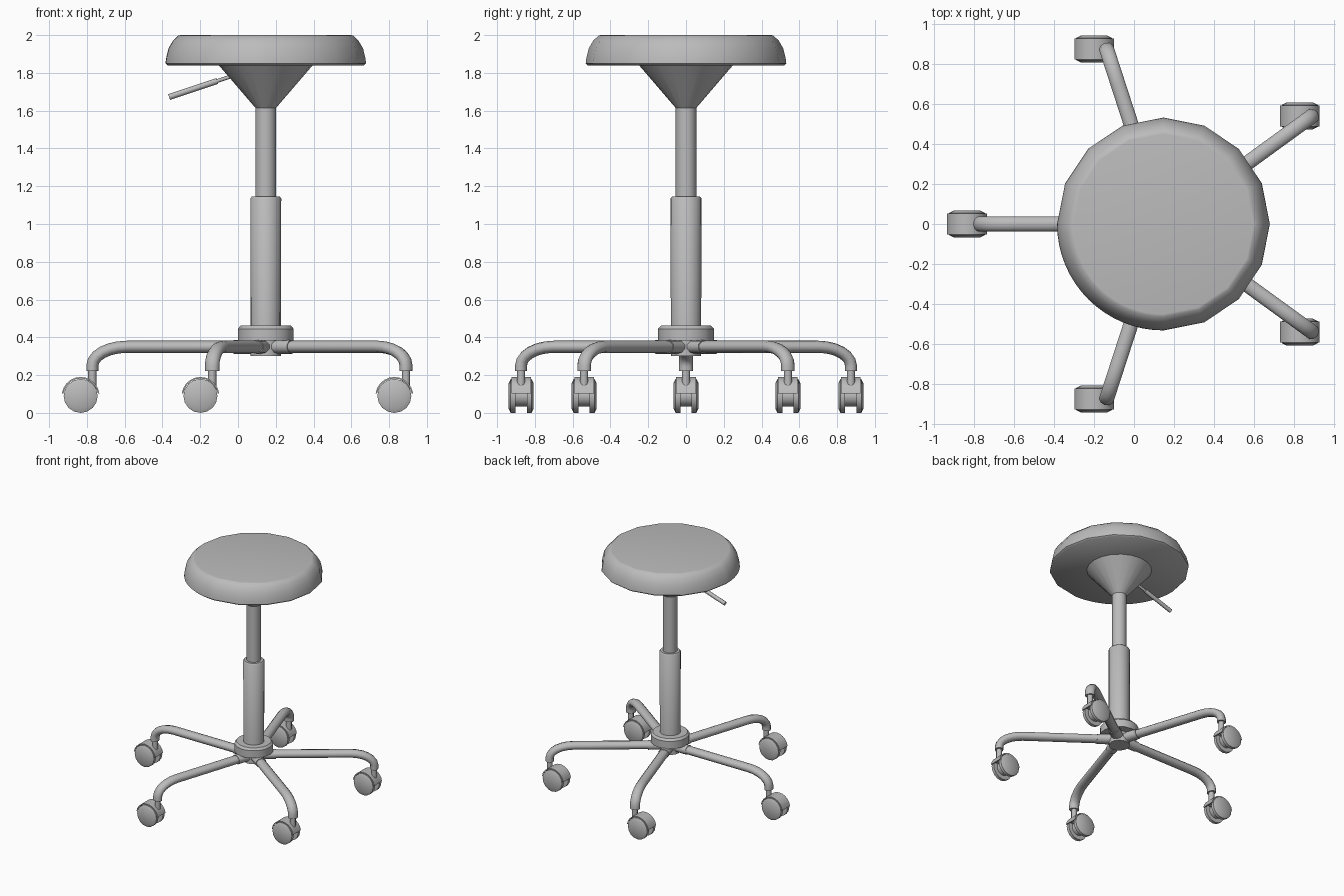
import bpy, bmesh, math
from mathutils import Matrix, Vector

old = bpy.data.objects.get("Cube")
if old:
    bpy.data.objects.remove(old, do_unlink=True)

grey = bpy.data.materials.new("soft grey")
grey.use_nodes = True
grey.diffuse_color = (0.5, 0.5, 0.5, 1)
grey.node_tree.nodes["Principled BSDF"].inputs["Base Color"].default_value = grey.diffuse_color

AXIS_X = 0.147          # column position
FLIP = Matrix.Rotation(math.pi / 2, 4, 'X')


def finish(obj, angle=40):
    bpy.ops.object.select_all(action='DESELECT')
    obj.select_set(True)
    bpy.context.view_layer.objects.active = obj
    bpy.ops.object.shade_smooth_by_angle(angle=math.radians(angle))
    return obj


def make_object(name, bm, matrix, angle=40):
    bm.transform(matrix)
    bmesh.ops.recalc_face_normals(bm, faces=bm.faces)
    mesh = bpy.data.meshes.new(name)
    bm.to_mesh(mesh)
    bm.free()
    mesh.materials.append(grey)
    obj = bpy.data.objects.new(name, mesh)
    bpy.context.collection.objects.link(obj)
    return finish(obj, angle)


def lathe(name, profile, matrix, sides=16, angles=None, angle=40):
    """Revolve a (radius, height) profile about z and cap both ends."""
    angles = angles or [math.tau * i / sides for i in range(sides)]
    n = len(angles)
    bm = bmesh.new()
    rings = [[bm.verts.new((r * math.cos(a), r * math.sin(a), z)) for a in angles]
             for r, z in profile]
    for low, high in zip(rings, rings[1:]):
        for i in range(n):
            j = (i + 1) % n
            bm.faces.new((low[i], low[j], high[j], high[i]))
    bm.faces.new(rings[0])
    bm.faces.new(rings[-1])
    return make_object(name, bm, matrix, angle)


def rod(name, start, end, radius, sides=8):
    """Straight round bar between two points."""
    start, end = Vector(start), Vector(end)
    turn = (end - start).to_track_quat('Z', 'Y').to_matrix().to_4x4()
    return lathe(name, [(radius, 0), (radius, (end - start).length)],
                 Matrix.Translation(start) @ turn, sides, angle=50)


def bent_leg(name, path, half_width, half_height, matrix, sides=10):
    """Sweep an oval section along a path in the local xz plane."""
    bm = bmesh.new()
    rings = []
    for i, p in enumerate(path):
        d = (path[min(i + 1, len(path) - 1)] - path[max(i - 1, 0)]).normalized()
        normal = Vector((-d.z, 0, d.x))
        rings.append([bm.verts.new(p + normal * half_height * math.cos(a)
                                   + Vector((0, half_width * math.sin(a), 0)))
                      for a in (math.tau * k / sides for k in range(sides))])
    for low, high in zip(rings, rings[1:]):
        for i in range(sides):
            j = (i + 1) % sides
            bm.faces.new((low[i], low[j], high[j], high[i]))
    bm.faces.new(rings[0])
    bm.faces.new(rings[-1])
    return make_object(name, bm, matrix, 50)


def fender(name, matrix):
    """Thin arched cover over the wheels."""
    bm = bmesh.new()
    rows = []
    for k in range(11):
        a = math.radians(8 + 16.4 * k)
        c, s = math.cos(a), math.sin(a)
        rows.append([bm.verts.new((r * c, y, r * s))
                     for r, y in ((0.1, -0.052), (0.1, 0.052), (0.092, 0.052), (0.092, -0.052))])
    for low, high in zip(rows, rows[1:]):
        for i in range(4):
            j = (i + 1) % 4
            bm.faces.new((low[i], low[j], high[j], high[i]))
    bm.faces.new(rows[0])
    bm.faces.new(rows[-1])
    return make_object(name, bm, matrix)


centre = Matrix.Translation((AXIS_X, 0, 0))

# Padded seat: one quarter is rounder than the rest
step = math.tau / 16
seat_angles = []
for i in range(16):
    parts = 4 if 8 <= i < 12 else 1
    seat_angles += [(i + k / parts) * step for k in range(parts)]
lathe("seat", [(0.52, 1.84), (0.531, 1.85), (0.528, 1.875), (0.515, 1.93),
               (0.49, 1.972), (0.462, 1.998), (0.45, 2.0)],
      centre, angles=seat_angles, angle=45)

# Seat support and telescopic column
lathe("seat_cone", [(0.055, 1.615), (0.25, 1.842)], centre, 20)
lathe("upper_column", [(0.055, 1.1), (0.055, 1.63)], centre)
lathe("lower_column", [(0.08, 0.3), (0.082, 1.135), (0.074, 1.145)], centre)
lathe("hub", [(0.148, 0.382), (0.148, 0.445), (0.133, 0.462)], centre)

# Height lever
inner, joint, tip = (0.08, 0, 1.82), (-0.11, 0, 1.757), (-0.365, 0, 1.672)
rod("lever_rod", inner, joint, 0.01)
rod("lever_grip", joint, tip, 0.016)

# Leg outline: straight run, then a quarter bend down to the caster
REACH = 0.918
leg_path = [Vector((0.06, 0, 0.35)), Vector((0.735, 0, 0.35))]
for k in range(1, 7):
    a = math.pi / 2 * k / 6
    leg_path.append(Vector((0.735 + (REACH - 0.735) * math.sin(a), 0, 0.25 + 0.1 * math.cos(a))))
leg_path.append(Vector((REACH, 0, 0.222)))

for n in range(5):
    turn = math.radians(36 + 72 * n)
    spin = centre @ Matrix.Rotation(turn, 4, 'Z')
    bent_leg(f"leg_{n}", leg_path, 0.039, 0.032, spin)
    bent_leg(f"leg_socket_{n}", [Vector((0.05, 0, 0.35)), Vector((0.17, 0, 0.35))],
             0.044, 0.037, spin)

    # Casters all trail the same way
    px, py = AXIS_X + REACH * math.cos(turn), REACH * math.sin(turn)
    rod(f"caster_pin_{n}", (px, py, 0.11), (px, py, 0.25), 0.022)
    hub = Matrix.Translation((px - 0.062, py, 0.09))
    fender(f"caster_cover_{n}", hub)
    lathe(f"caster_core_{n}", [(0.055, -0.034), (0.055, 0.034)], hub @ FLIP)
    for side, sign in (("left", 1), ("right", -1)):
        lathe(f"caster_wheel_{side}_{n}",
              [(0.09, sign * 0.03), (0.09, sign * 0.055), (0.066, sign * 0.067)], hub @ FLIP)
